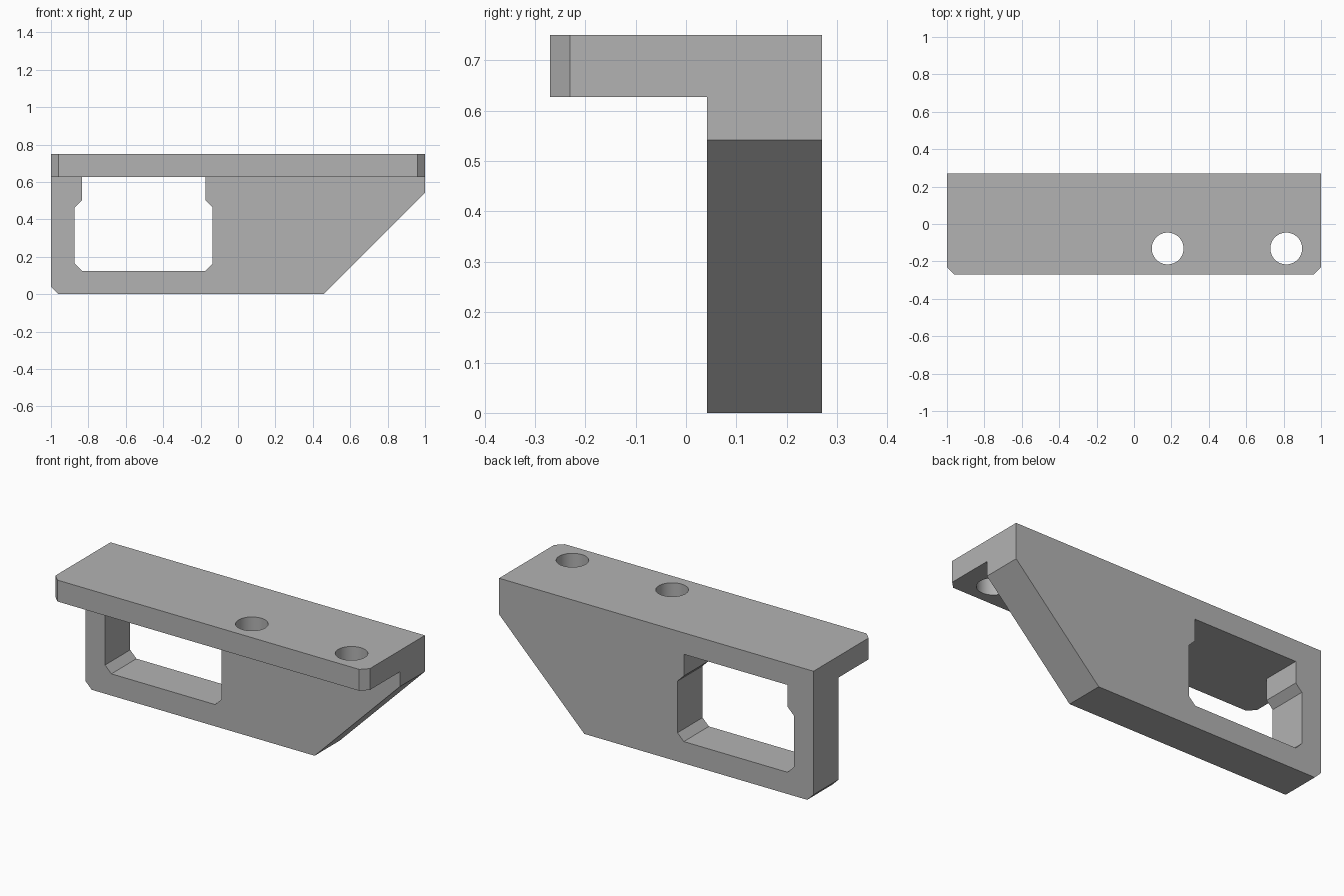
import bpy
import bmesh
from mathutils import Vector

cube = bpy.data.objects.get("Cube")
if cube:
    bpy.data.objects.remove(cube, do_unlink=True)

grey = bpy.data.materials.new("plain grey")
grey.use_nodes = True
colour = (0.45, 0.45, 0.45, 1)
grey.diffuse_color = colour
grey.node_tree.nodes["Principled BSDF"].inputs["Base Color"].default_value = colour


def prism(name, outline, depth):
    """Extrude a closed 3D outline along the depth vector."""
    bm = bmesh.new()
    face = bm.faces.new([bm.verts.new(p) for p in outline])
    top = bmesh.ops.extrude_face_region(bm, geom=[face])["geom"]
    verts = [g for g in top if isinstance(g, bmesh.types.BMVert)]
    bmesh.ops.translate(bm, vec=Vector(depth), verts=verts)
    bmesh.ops.recalc_face_normals(bm, faces=bm.faces)
    mesh = bpy.data.meshes.new(name)
    bm.to_mesh(mesh)
    bm.free()
    mesh.materials.append(grey)
    obj = bpy.data.objects.new(name, mesh)
    bpy.context.collection.objects.link(obj)
    return obj


def combine(target, other, operation):
    """Apply a boolean and remove the helper object."""
    mod = target.modifiers.new(operation.lower(), "BOOLEAN")
    mod.operation = operation
    mod.solver = "EXACT"
    mod.object = other
    bpy.context.view_layer.objects.active = target
    bpy.ops.object.modifier_apply(modifier=mod.name)
    bpy.data.objects.remove(other, do_unlink=True)


BACK, WEB_FRONT = 0.27, 0.042
TOP, SHELF_BOTTOM = 0.75, 0.627

# Upright web with a sloped end and clipped corner
web = [(-1, TOP), (-1, 0.04), (-0.96, 0), (0.458, 0), (1, 0.542), (1, TOP)]
bracket = prism("bracket", [(x, WEB_FRONT, z) for x, z in web],
                (0, BACK - WEB_FRONT, 0))

# Shelf along the top with clipped front corners
shelf = [(-1, BACK), (-1, -0.23), (-0.96, -0.27),
         (0.96, -0.27), (1, -0.23), (1, BACK)]
combine(bracket, prism("shelf", [(x, y, SHELF_BOTTOM) for x, y in shelf],
                       (0, 0, TOP - SHELF_BOTTOM)), "UNION")

# Window with a narrower neck, mirrored about its centre line
half = [(0.33, SHELF_BOTTOM), (0.33, 0.502), (0.37, 0.462),
        (0.37, 0.165), (0.33, 0.125)]
centre = -0.505
window = [(centre + x, z) for x, z in half]
window += [(centre - x, z) for x, z in reversed(half)]
combine(bracket, prism("window_cutter", [(x, 0, z) for x, z in window],
                       (0, 0.4, 0)), "DIFFERENCE")

# Two bolt holes through the shelf
for x in (0.18, 0.814):
    bpy.ops.mesh.primitive_cylinder_add(vertices=64, radius=0.085, depth=0.4,
                                        location=(x, -0.131, 0.69))
    hole = bpy.context.object
    hole.data.materials.append(grey)
    combine(bracket, hole, "DIFFERENCE")

# Merge coplanar pieces, then smooth only the hole walls
bm = bmesh.new()
bm.from_mesh(bracket.data)
bmesh.ops.remove_doubles(bm, verts=bm.verts, dist=0.0001)
bmesh.ops.dissolve_limit(bm, angle_limit=0.01, verts=bm.verts, edges=bm.edges)
bm.to_mesh(bracket.data)
bm.free()
bpy.ops.object.select_all(action="DESELECT")
bracket.select_set(True)
bpy.context.view_layer.objects.active = bracket
bpy.ops.object.shade_smooth_by_angle(angle=0.5)
